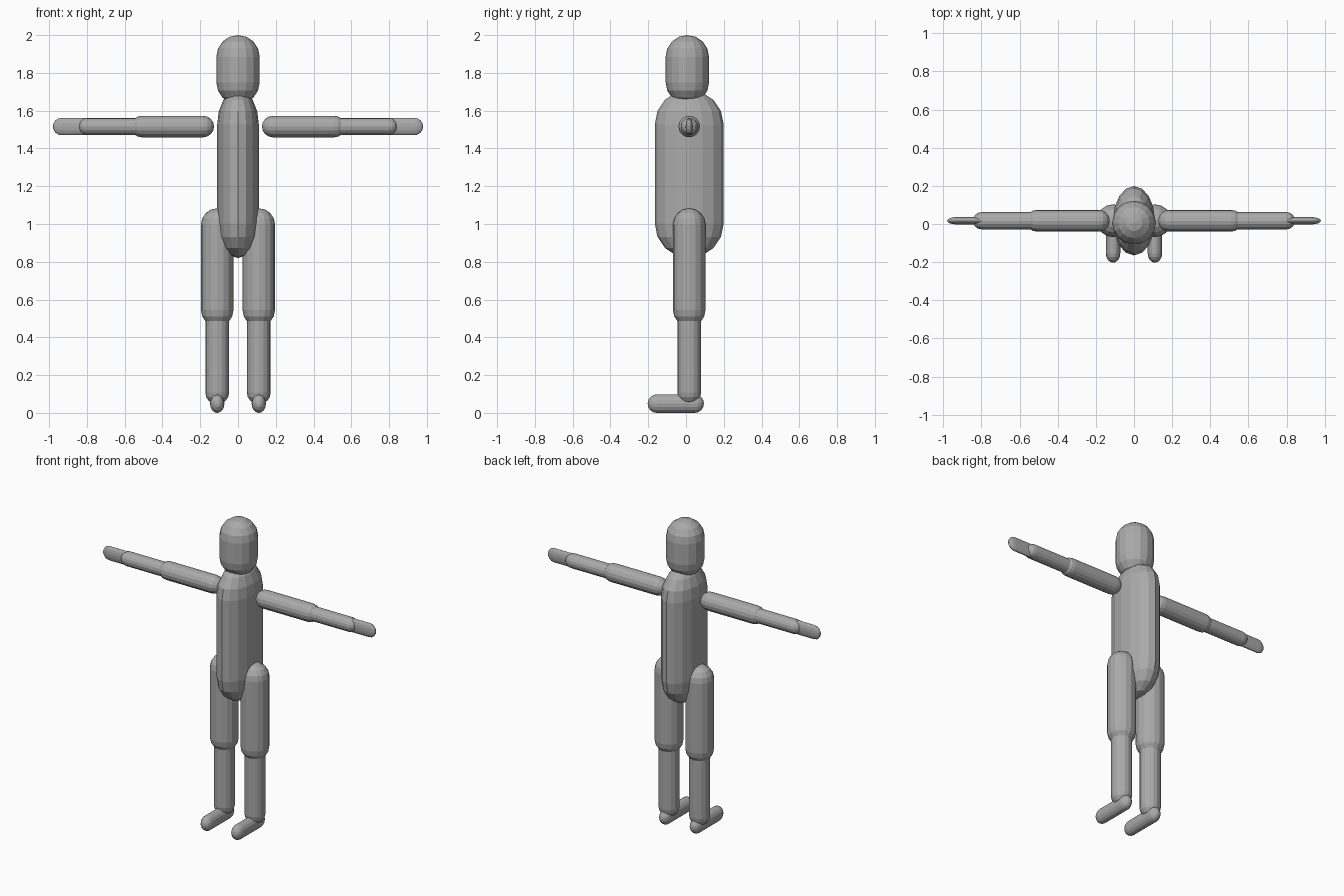
import bpy
import bmesh
from math import sin, cos, pi
from mathutils import Vector, Matrix

cube = bpy.data.objects.get("Cube")
if cube:
    bpy.data.objects.remove(cube, do_unlink=True)

GREY = (0.4, 0.4, 0.4, 1)
skin = bpy.data.materials.new("plain grey")
skin.use_nodes = True
skin.diffuse_color = GREY
skin.node_tree.nodes["Principled BSDF"].inputs["Base Color"].default_value = GREY

SIDES, CAP_RINGS = 16, 4
DEPTH = 0.017  # shared y of the limb centre lines


def capsule(name, start, end, radii, cap):
    """Faceted capsule from tip to tip; radii are the half widths across it."""
    start, end = Vector(start), Vector(end)
    half = (end - start).length / 2
    bm = bmesh.new()
    rings = []
    for side in (-1, 1):
        for i in range(CAP_RINGS):
            tilt = (CAP_RINGS - 1 - i if side < 0 else i) / CAP_RINGS * pi / 2
            z = side * (half - cap + cap * sin(tilt))
            rings.append([bm.verts.new((radii[0] * cos(tilt) * cos(a),
                                        radii[1] * cos(tilt) * sin(a), z))
                          for a in (2 * pi * k / SIDES for k in range(SIDES))])
    # Walls between neighbouring rings, then a fan at each pole
    for low, high in zip(rings, rings[1:]):
        for k in range(SIDES):
            n = (k + 1) % SIDES
            bm.faces.new((low[k], low[n], high[n], high[k]))
    bottom, top = bm.verts.new((0, 0, -half)), bm.verts.new((0, 0, half))
    for k in range(SIDES):
        n = (k + 1) % SIDES
        bm.faces.new((bottom, rings[0][n], rings[0][k]))
        bm.faces.new((top, rings[-1][k], rings[-1][n]))
    # Turn the local z axis along the limb
    turn = Vector((0, 0, 1)).rotation_difference(end - start).to_matrix().to_4x4()
    bm.transform(Matrix.Translation((start + end) / 2) @ turn)
    bmesh.ops.recalc_face_normals(bm, faces=bm.faces)
    mesh = bpy.data.meshes.new(name)
    bm.to_mesh(mesh)
    bm.free()
    mesh.materials.append(skin)
    obj = bpy.data.objects.new(name, mesh)
    bpy.context.collection.objects.link(obj)
    return obj


# Head and torso
capsule("head", (0, 0.007, 1.635), (0, 0.007, 2), (0.115, 0.115), 0.115)
capsule("torso", (0, DEPTH, 0.82), (0, DEPTH, 1.71), (0.11, 0.182), 0.182)

for label, s in (("left", 1), ("right", -1)):
    # Arms held straight out to the side
    def arm(part, inner, outer, radii, cap):
        capsule(f"{label}_{part}", (s * inner, DEPTH, 1.516),
                (s * outer, DEPTH, 1.516), radii, cap)

    arm("upper_arm", 0.127, 0.567, (0.057, 0.057), 0.057)
    arm("forearm", 0.47, 0.845, (0.045, 0.045), 0.045)
    arm("hand", 0.76, 0.98, (0.046, 0.019), 0.046)

    # Legs and forward-pointing feet
    x = s * 0.11
    capsule(f"{label}_thigh", (x, DEPTH, 0.458), (x, DEPTH, 1.083), (0.086, 0.086), 0.086)
    capsule(f"{label}_shin", (x, DEPTH, 0.045), (x, DEPTH, 0.58), (0.063, 0.063), 0.063)
    capsule(f"{label}_foot", (x, 0.095, 0.049), (x, -0.203, 0.049), (0.038, 0.049), 0.049)
